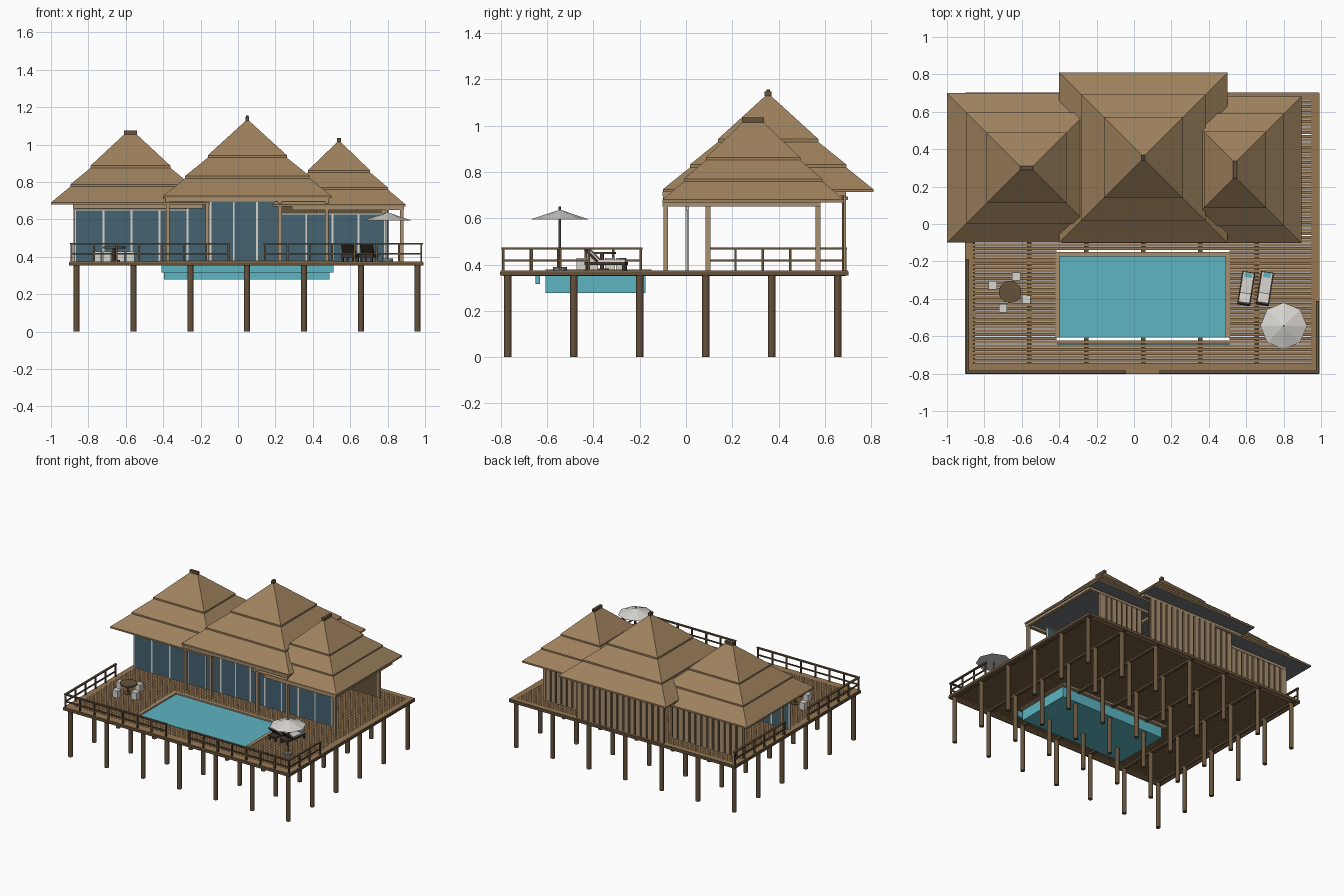
import bpy, bmesh, math
from mathutils import Matrix, Vector

cube = bpy.data.objects.get("Cube")
if cube:
    bpy.data.objects.remove(cube, do_unlink=True)


def material(name, r, g, b):
    m = bpy.data.materials.new(name)
    m.use_nodes = True
    m.diffuse_color = (r, g, b, 1)
    m.node_tree.nodes["Principled BSDF"].inputs["Base Color"].default_value = (r, g, b, 1)
    return m


THATCH = material("thatch", .34, .22, .11)
DECK = material("deck_wood", .31, .19, .09)
DARK = material("dark_wood", .13, .085, .045)
TRIM = material("light_wood", .40, .28, .16)
WATER = material("pool_blue", .11, .46, .54)
GLASS = material("window_glass", .06, .125, .165)
WHITE = material("off_white", .68, .66, .62)
BLACK = material("dark_wicker", .05, .035, .025)
SOFFIT = material("soffit_grey", .16, .18, .2)


def finish(name, bm, *mats):
    bmesh.ops.recalc_face_normals(bm, faces=bm.faces)
    me = bpy.data.meshes.new(name)
    bm.to_mesh(me)
    bm.free()
    for m in mats:
        me.materials.append(m)
    ob = bpy.data.objects.new(name, me)
    bpy.context.collection.objects.link(ob)
    return ob


def add_box(bm, x0, x1, y0, y1, z0, z1):
    size = Matrix.Diagonal((x1 - x0, y1 - y0, z1 - z0, 1))
    mid = Matrix.Translation(((x0 + x1) / 2, (y0 + y1) / 2, (z0 + z1) / 2))
    bmesh.ops.create_cube(bm, size=1, matrix=mid @ size)


def boxes(name, mat, items):
    bm = bmesh.new()
    for b in items:
        add_box(bm, *b)
    return finish(name, bm, mat)


def add_cone(bm, x, y, z0, z1, r0, r1, sides):
    bmesh.ops.create_cone(bm, cap_ends=True, segments=sides, radius1=r0, radius2=r1,
                          depth=z1 - z0, matrix=Matrix.Translation((x, y, (z0 + z1) / 2)))


def post(x, y, z0, z1, w=.01):
    return (x - w, x + w, y - w, y + w, z0, z1)


L, R, F, B, TOP = -.9, .99, -.8, .7, .375      # deck outline
PX0, PX1, PY0, PY1 = -.395, .49, -.607, -.175  # pool outline
pile_x = [-.863 + i * .304 for i in range(7)]
pile_y = [-.77 + i * .285 for i in range(6)]

# Piles, stopping under the pool
bm = bmesh.new()
for x in pile_x:
    for y in pile_y:
        wet = PX0 < x < PX1 and PY0 < y < PY1
        add_cone(bm, x, y, 0, .28 if wet else .37, .016, .016, 12)
finish("piles", bm, DARK)

# Deck boards with narrow gaps, left open around the pool
planks = []
rows = 71
pitch = (B - F - .08) / rows
for i in range(rows):
    y = F + .04 + i * pitch
    spans = [(L + .04, R - .04)]
    if y + pitch > PY0 and y < PY1 + .02:
        spans = [(L + .04, PX0 - .02), (PX1 + .02, R - .04)]
    planks += [(a, b, y, y + pitch - .003, TOP - .012, TOP) for a, b in spans]
boxes("deck_planks", DECK, planks)
boxes("deck_border", DECK, [
    (L, R, F, F + .04, .355, TOP), (L, R, B - .04, B, .355, TOP),
    (L, L + .04, F, B, .355, TOP), (R - .04, R, F, B, .355, TOP)])
joists = []
for x in pile_x:
    if PX0 < x < PX1:
        joists += [(x - .012, x + .012, F + .01, PY0, .35, .364),
                   (x - .012, x + .012, PY1, B - .01, .35, .364)]
    else:
        joists.append((x - .012, x + .012, F + .01, B - .01, .35, .364))
boxes("joists", DARK, joists)
boxes("deck_fascia", DARK, [
    (L, R, F - .003, F, .352, .37), (L, R, B, B + .003, .352, .37),
    (L - .003, L, F, B, .352, .37), (R, R + .003, F, B, .352, .37)])

# Pool, overflow channel and coping
boxes("pool", WATER, [(PX0, PX1, PY0, PY1, .277, .368)])
boxes("overflow_channel", WATER, [(-.41, .51, -.65, -.63, .315, .36)])
boxes("pool_coping", TRIM, [
    (PX0 - .024, PX0, PY0, PY1 + .026, .355, .379),
    (PX1, PX1 + .024, PY0, PY1 + .026, .355, .379),
    (PX0, PX1, PY1, PY1 + .026, .355, .379)])

# Railings: posts with a top and a middle rail
rails = []


def railing(x0, y0, x1, y1):
    n = max(1, round(math.hypot(x1 - x0, y1 - y0) / .12))
    for i in range(n + 1):
        t = i / n
        rails.append(post(x0 + (x1 - x0) * t, y0 + (y1 - y0) * t, TOP, .465, .005))
    for z, w in ((.465, .008), (.412, .004)):
        rails.append((x0 - w, x1 + w, y0 - w, y1 + w, z, z + .009))


railing(L + .01, F + .01, -.05, F + .01)
railing(.145, F + .01, R - .01, F + .01)
railing(L + .01, F + .01, L + .01, -.195)
railing(L + .01, .095, L + .01, B - .012)
railing(R - .01, F + .01, R - .01, -.42)
boxes("railings", DARK, rails)


# Hipped roofs in three overlapping thatch tiers
def roof(name, cx, cy, hx, hy, eave, top):
    bm = bmesh.new()
    ridge = max(hx, hy) - min(hx, hy)
    rx, ry = (ridge, 0) if hx > hy else (0, ridge)

    def ring(f, z):
        x, y = rx + f * (hx - rx), ry + f * (hy - ry)
        return [bm.verts.new((cx + sx * x, cy + sy * y, z))
                for sx, sy in ((-1, -1), (1, -1), (1, 1), (-1, 1))]

    levels = [.008, .47, .74, 1]
    for i in range(3):
        start, end = levels[i], levels[i + 1]
        z_top = top - start * (top - eave)
        z_low = top - end * (top - eave)
        inset = .035 if i else 0
        rings = [ring(start - inset, z_top), ring(end, z_low), ring(end, z_low - .012)]
        bm.faces.new(rings[0])
        low = bm.faces.new(rings[2])
        low.material_index = 1 if i == 2 else 0
        for a, b in zip(rings, rings[1:]):
            for k in range(4):
                bm.faces.new((a[k], a[k - 1], b[k - 1], b[k]))
    finish(name, bm, THATCH, SOFFIT)
    boxes(name + "_cap", DARK, [(cx - rx - .01, cx + rx + .01, cy - ry - .01, cy + ry + .01,
                                 top - .008, top + .012)])


roof("left_roof", -.575, .3, .425, .4, .69, 1.062)
roof("centre_roof", .05, .355, .45, .455, .725, 1.135)
roof("right_roof", .54, .29, .355, .392, .68, 1.022)
bm = bmesh.new()
add_cone(bm, .05, .355, 1.13, 1.155, .009, .007, 8)
finish("finial", bm, DARK)


# Beams below the eaves
def beam_ring(x0, x1, y0, y1, z, w=.012):
    return [(x0 - w, x1 + w, y - w, y + w, z, z + .02) for y in (y0, y1)] + \
           [(x - w, x + w, y0, y1, z, z + .02) for x in (x0, x1)]


boxes("eave_beams", TRIM, beam_ring(-.87, -.2, 0, .57, .658) +
      beam_ring(-.375, .475, -.09, .68, .695) + beam_ring(.3, .875, -.09, .57, .65))

# Porch columns
cols = [post(x, -.088, TOP, .71) for x in (-.375, -.165, .225, .475)]
cols += [post(.875, -.088, TOP, .66), post(-.87, .095, TOP, .66), post(.78, .57, TOP, .66),
         post(-.87, .57, TOP, .66)]
boxes("columns", TRIM, cols)

# Glass fronts with white frames
panes, frames = [], []
for x0, x1, z1, n, y in ((-.87, -.27, .655, 4, 0), (-.27, .225, .70, 4, .004),
                         (.225, .785, .635, 4, 0)):
    panes.append((x0, x1, y, y + .006, TOP, z1))
    step = (x1 - x0) / n
    frames += [post(x0 + i * step, y + .003, TOP, z1, .005) for i in range(n + 1)]
    frames.append((x0, x1, y - .003, y + .009, z1 - .008, z1))
boxes("glass_walls", GLASS, panes)
boxes("window_frames", WHITE, frames)

# Back walls: upright boards over a dark backing
backing, boards = [], []
for x0, x1, y, z1 in ((-.87, -.28, .57, .675), (-.295, .44, .683, .715), (.42, .78, .57, .665)):
    backing.append((x0, x1, y - .008, y, TOP, z1))
    n = round((x1 - x0) / .048)
    step = (x1 - x0) / n
    boards += [(x0 + i * step, x0 + (i + .72) * step, y, y + .009, TOP, z1) for i in range(n)]
boxes("back_wall_backing", DARK, backing)
boxes("back_wall_boards", TRIM, boards)

# Parasol
bm = bmesh.new()
add_cone(bm, .8, -.545, .595, .636, .125, .004, 8)
finish("parasol_canopy", bm, WHITE)
bm = bmesh.new()
add_cone(bm, .8, -.545, TOP, .65, .005, .005, 8)
add_cone(bm, .8, -.545, TOP, .39, .03, .03, 12)
finish("parasol_pole", bm, SOFFIT)

# Round table and four cube stools
bm = bmesh.new()
add_cone(bm, -.662, -.363, .445, .455, .06, .06, 20)
add_cone(bm, -.662, -.363, TOP, .445, .008, .008, 8)
add_cone(bm, -.662, -.363, TOP, .382, .03, .03, 12)
finish("round_table", bm, DARK)
boxes("stools", WHITE, [post(x, y, TOP, .428, .022) for x, y in
                        ((-.63, -.28), (-.755, -.328), (-.576, -.403), (-.7, -.45))])

# Sun loungers: base, raised back, cushions and a towel
for side, x in (("left", .7), ("right", .6)):
    parts = [
        boxes(side + "_lounger_base", BLACK, [(-.035, .035, -.09, .09, .022, .036)] +
              [post(sx * .028, sy * .08, 0, .022, .005) for sx in (-1, 1) for sy in (-1, 1)]),
        boxes(side + "_lounger_cushion", WHITE, [(-.03, .03, -.04, .088, .036, .046)]),
        boxes(side + "_lounger_towel", WATER, [(-.02, .02, .06, .085, .046, .052)])]
    tilt = Matrix.Translation((0, -.035, .036)) @ Matrix.Rotation(math.radians(-45), 4, 'X')
    back = boxes(side + "_lounger_back", BLACK, [(-.035, .035, -.075, 0, -.004, .006)])
    pad = boxes(side + "_lounger_back_pad", WHITE, [(-.03, .03, -.07, 0, .006, .014)])
    for ob in (back, pad):
        ob.data.transform(tilt)
    place = Matrix.Translation(Vector((x, -.345, TOP))) @ Matrix.Rotation(math.radians(-9), 4, 'Z')
    for ob in parts + [back, pad]:
        ob.data.transform(place)
